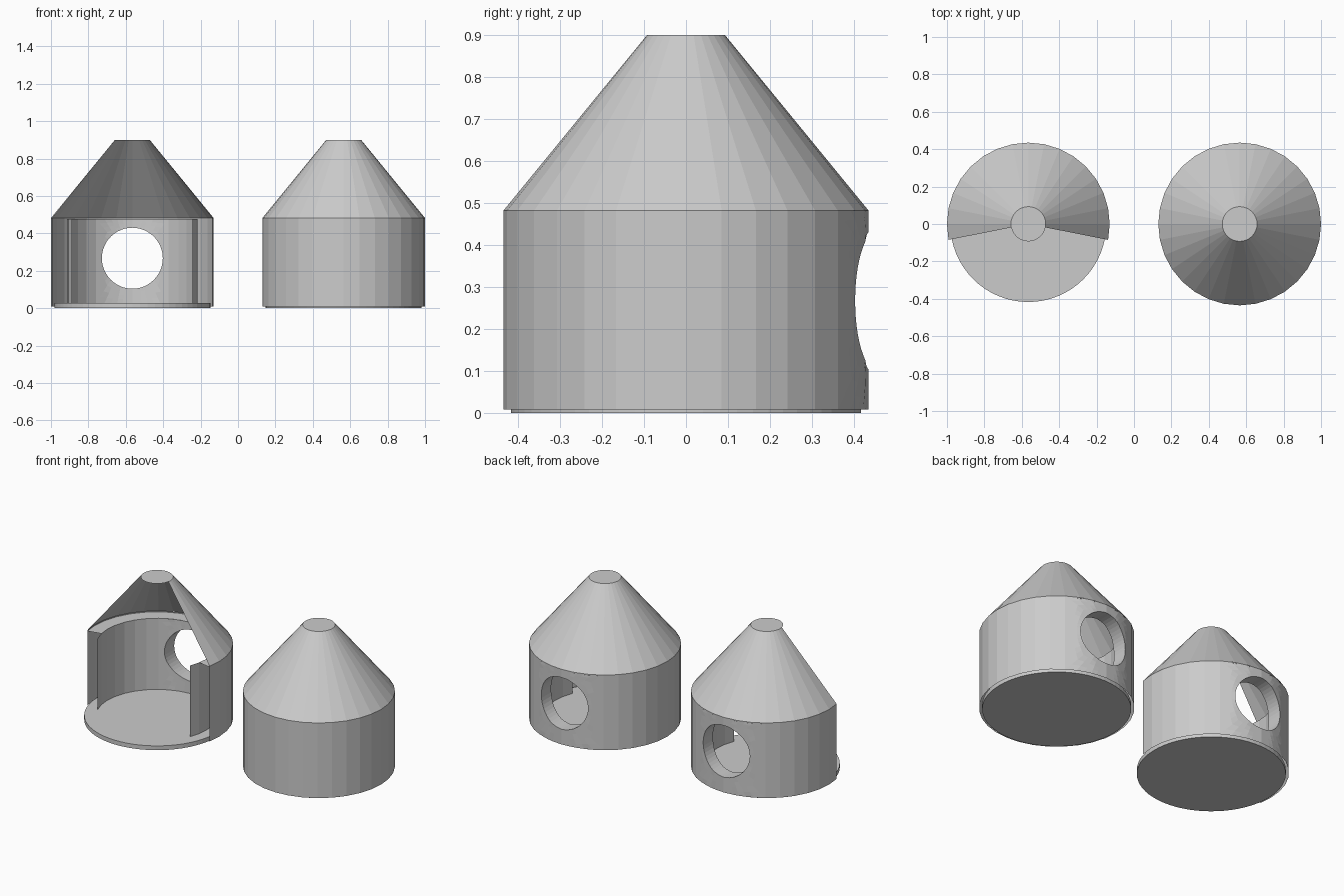
import bpy, bmesh
from math import sin, cos, radians, hypot
from mathutils import Vector

if "Cube" in bpy.data.objects:
    bpy.data.objects.remove(bpy.data.objects["Cube"])

STEP = radians(11.25)            # 32-sided huts
R_OUT, R_IN, R_TOP = 0.435, 0.348, 0.093
Z_OUT, Z_IN, Z_FLOOR = 0.008, 0.027, 0.027
Z_CEIL, Z_EAVE, Z_TOP = 0.476, 0.482, 0.90
HOLE_R, HOLE_Z, HOLE_N = 0.163, 0.267, 48


def finish(name, bm, x, merge=True):
    if merge:
        bmesh.ops.remove_doubles(bm, verts=bm.verts, dist=0.0004)
    me = bpy.data.meshes.new(name)
    bm.to_mesh(me)
    bm.free()
    ob = bpy.data.objects.new(name, me)
    ob.location.x = x
    bpy.context.collection.objects.link(ob)
    return ob


def lathe(bm, profile, k0, k1, flip=False):
    """Sweep an (r, z) profile between two step angles."""
    cols = [[bm.verts.new((r * cos(k * STEP), r * sin(k * STEP), z)) for r, z in profile]
            for k in range(k0, k1 + 1)]
    for a, b in zip(cols, cols[1:]):
        for i in range(len(profile) - 1):
            q = [a[i], b[i], b[i + 1], a[i + 1]]
            bm.faces.new(q[::-1] if flip else q)


def wall_y(x, r):
    """Depth of the faceted back wall at a given x."""
    for k in range(0, 8):
        x0, x1 = r * sin(k * STEP), r * sin((k + 1) * STEP)
        if abs(x) <= x1 + 1e-6:
            t = (abs(x) - x0) / (x1 - x0)
            return r * (cos(k * STEP) * (1 - t) + cos((k + 1) * STEP) * t)


def face_toward(bm, verts, direction):
    f = bm.faces.new(verts)
    f.normal_update()
    if f.normal.dot(direction) < 0:
        f.normal_flip()


def holed_patch(bm, r, z0, z1, outward):
    """Back wall section with a round hole."""
    half, rings = r * sin(3 * STEP), 5
    grid = []
    for i in range(rings):
        t, ring = i / (rings - 1), []
        for j in range(HOLE_N):
            a = radians(360 * j / HOLE_N)
            c, s = cos(a), sin(a)
            m = max(abs(c), abs(s))
            zh = z1 - HOLE_Z if s > 0 else HOLE_Z - z0
            x = (1 - t) * HOLE_R * c + t * half * c / m
            z = HOLE_Z + (1 - t) * HOLE_R * s + t * zh * s / m
            ring.append(bm.verts.new((x, wall_y(x, r), z)))
        grid.append(ring)
    for a, b in zip(grid, grid[1:]):
        for j in range(HOLE_N):
            n = (j + 1) % HOLE_N
            face_toward(bm, (a[j], a[n], b[n], b[j]), Vector((0, 1 if outward else -1, 0)))
    return grid[0]


def hut(label, x, closed):
    # Walls: outer and inner skins, window tunnel and ledge
    bm = bmesh.new()
    outer, inner = [(R_OUT, Z_OUT), (R_OUT, Z_EAVE)], [(R_IN, Z_IN), (R_IN, Z_CEIL)]
    lathe(bm, outer, -1, 5)
    lathe(bm, outer, 11, 17)
    lathe(bm, inner, -2, 5, True)
    lathe(bm, inner, 11, 18, True)
    a = holed_patch(bm, R_OUT, Z_OUT, Z_EAVE, True)
    b = holed_patch(bm, R_IN, Z_IN, Z_CEIL, False)
    for j in range(HOLE_N):
        n = (j + 1) % HOLE_N
        to_axis = Vector((-a[j].co.x, 0, HOLE_Z - a[j].co.z))
        face_toward(bm, (a[j], a[n], b[n], b[j]), to_axis)
    lathe(bm, [(R_OUT, Z_CEIL), (R_IN, Z_CEIL)], -1, 17)
    finish(label + "_wall", bm, x)

    # Roof: thin cone with a full flat cap
    bm = bmesh.new()
    slope = [(R_OUT, Z_EAVE), (R_TOP, Z_TOP)]
    lathe(bm, slope, -1, 31 if closed else 17)
    bm.faces.new([bm.verts.new((R_TOP * cos(k * STEP), R_TOP * sin(k * STEP), Z_TOP))
                  for k in range(32)])
    finish(label + "_roof", bm, x)

    # Front panel only on the closed hut
    if closed:
        bm = bmesh.new()
        lathe(bm, outer, 17, 31)
        finish(label + "_front_panel", bm, x)

    # Floor disc
    bm = bmesh.new()
    bmesh.ops.create_cone(bm, cap_ends=True, segments=64, radius1=0.417, radius2=0.417,
                          depth=Z_FLOOR)
    bmesh.ops.translate(bm, verts=bm.verts, vec=(0, 0, Z_FLOOR / 2))
    finish(label + "_floor", bm, x)


hut("open_hut", -0.565, False)
hut("closed_hut", 0.565, True)
